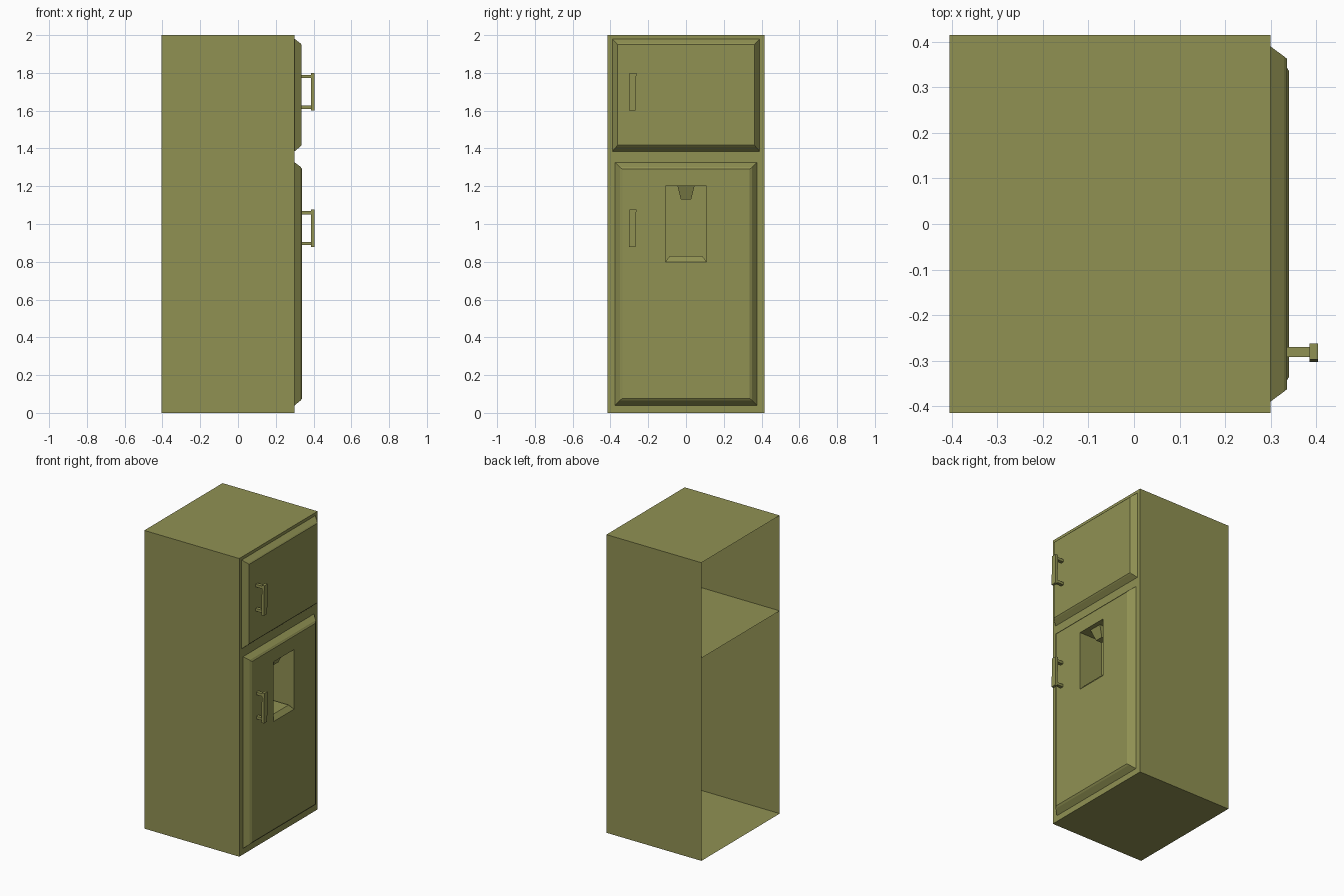
import bpy, bmesh

if "Cube" in bpy.data.objects:
    bpy.data.objects.remove(bpy.data.objects["Cube"])

olive = bpy.data.materials.new("olive_enamel")
olive.diffuse_color = (0.28, 0.285, 0.086, 1)
olive.use_nodes = True
olive.node_tree.nodes["Principled BSDF"].inputs["Base Color"].default_value = olive.diffuse_color


def finish(name, bm, recalc=True):
    if recalc:
        bmesh.ops.recalc_face_normals(bm, faces=bm.faces)
    me = bpy.data.meshes.new(name)
    bm.to_mesh(me)
    bm.free()
    me.materials.append(olive)
    ob = bpy.data.objects.new(name, me)
    bpy.context.collection.objects.link(ob)
    return ob


def stacked_rects(name, rings, cap=True):
    """Bridge rectangles (x, y0, y1, z0, z1), wound to face +x, capping the last."""
    bm = bmesh.new()
    prev = None
    for x, y0, y1, z0, z1 in rings:
        cur = [bm.verts.new((x, y, z)) for y, z in
               ((y0, z0), (y1, z0), (y1, z1), (y0, z1))]
        if prev:
            for i in range(4):
                j = (i + 1) % 4
                bm.faces.new((prev[i], prev[j], cur[j], cur[i]))
        prev = cur
    if cap:
        bm.faces.new(prev)
    return finish(name, bm, False)


def frustum(bm, low, high):
    """Tapered block between two horizontal rects (z, x0, x1, y0, y1)."""
    loops = [[bm.verts.new((x, y, z)) for x, y in
              ((x0, y0), (x1, y0), (x1, y1), (x0, y1))]
             for z, x0, x1, y0, y1 in (low, high)]
    a, b = loops
    bm.faces.new(a[::-1])
    bm.faces.new(b)
    for i in range(4):
        j = (i + 1) % 4
        bm.faces.new((a[i], a[j], b[j], b[i]))


W, BACK, FRONT, SPLIT = 0.415, -0.405, 0.30, 1.36

# Cabinet shell, open at the back
stacked_rects("cabinet", [(BACK, -W, W, 0, 2), (FRONT, -W, W, 0, 2)], cap=False)

# Shelf dividing freezer and fridge compartments
bm = bmesh.new()
bm.faces.new([bm.verts.new(p + (SPLIT,)) for p in
              ((BACK, -W), (FRONT, -W), (FRONT, W), (BACK, W))])
finish("divider_shelf", bm, False)

# Freezer door with its frame
stacked_rects("freezer_door", [
    (FRONT, -W, W, SPLIT, 2),
    (FRONT, -0.39, 0.39, 1.385, 1.98),
    (0.33, -0.368, 0.368, 1.41, 1.957),
    (0.336, -0.363, 0.363, 1.417, 1.95)])

# Fridge door with its frame and the dispenser recess
stacked_rects("fridge_door", [
    (FRONT, -W, W, 0, SPLIT),
    (FRONT, -0.376, 0.376, 0.04, 1.326),
    (0.332, -0.35, 0.35, 0.066, 1.302),
    (0.335, -0.345, 0.345, 0.07, 1.297),
    (0.34, -0.337, 0.337, 0.077, 1.29),
    (0.34, -0.108, 0.108, 0.80, 1.20),
    (0.17, -0.108, 0.108, 0.80, 1.20)])

# Dispenser nozzle and drip tray
bm = bmesh.new()
frustum(bm, (1.13, 0.235, 0.28, -0.027, 0.027), (1.20, 0.21, 0.31, -0.045, 0.045))
finish("dispenser_nozzle", bm)
bm = bmesh.new()
frustum(bm, (0.80, 0.17, 0.34, -0.108, 0.108), (0.83, 0.17, 0.315, -0.087, 0.087))
finish("drip_tray", bm)

# Handles: vertical grip on two posts
for name, z0 in (("freezer_handle", 1.60), ("fridge_handle", 0.878)):
    bm = bmesh.new()
    frustum(bm, (z0, 0.386, 0.404, -0.303, -0.268),
            (z0 + 0.2, 0.386, 0.404, -0.298, -0.263))
    for dz in (0.01, 0.172):
        frustum(bm, (z0 + dz, 0.33, 0.388, -0.292, -0.27),
                (z0 + dz + 0.018, 0.33, 0.388, -0.292, -0.27))
    finish(name, bm)
